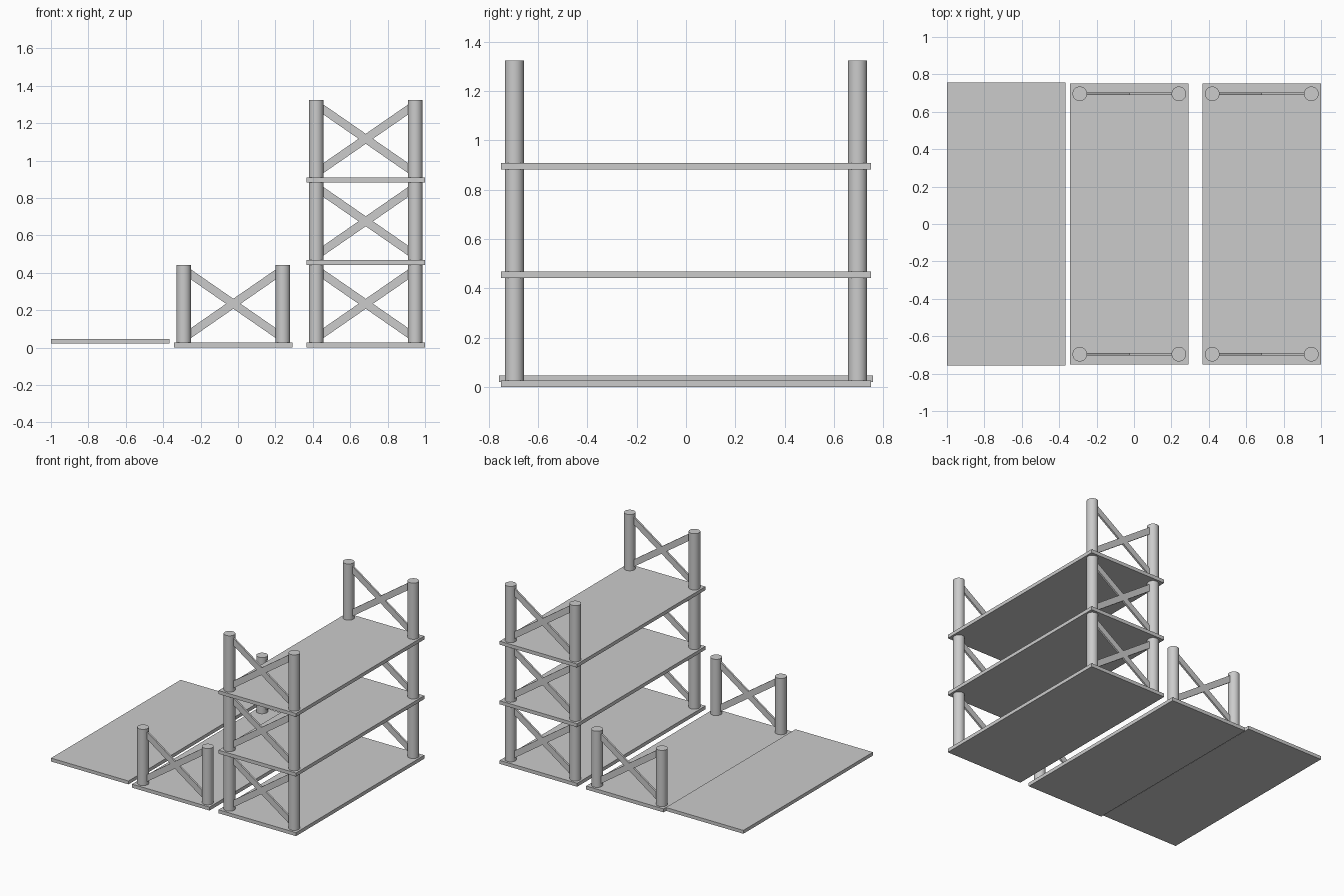
import bpy
from math import atan2, hypot

if "Cube" in bpy.data.objects:
    bpy.data.objects.remove(bpy.data.objects["Cube"])

BOARD_T = 0.026      # shelf thickness
POST_H = 0.416       # post length per level
LEVEL = 0.441        # level spacing
POST_R = 0.039
SPAN = 0.53          # distance between the two posts of a frame
POST_Y = 0.696


def box(name, loc, size, tilt=0.0):
    bpy.ops.mesh.primitive_cube_add(size=1, location=loc, rotation=(0, tilt, 0))
    ob = bpy.context.object
    ob.name = name
    ob.scale = size
    bpy.ops.object.transform_apply(location=False, rotation=False, scale=True)
    return ob


def post(name, x, y, z):
    bpy.ops.mesh.primitive_cylinder_add(vertices=32, radius=POST_R, depth=POST_H,
                                        location=(x, y, z + POST_H / 2))
    bpy.context.object.name = name
    bpy.ops.object.shade_smooth_by_angle()


def end_frame(name, x, y, z):
    # two posts joined by crossed flat braces
    for s in (-1, 1):
        post(name + "_post", x + s * SPAN / 2, y, z)
        dx, dz = 0.24, 0.166
        box(name + "_brace", (x, y, z + POST_H / 2),
            (2 * hypot(dx, dz), 0.014, 0.044), s * atan2(dz, dx))


def level(name, x, z):
    # shelf board with a frame at each end
    box(name + "_board", (x, 0, z + BOARD_T / 2), (0.634, 1.5, BOARD_T))
    for y in (-POST_Y, POST_Y):
        end_frame(name, x, y, z + BOARD_T)


# three stacked levels
for i in range(3):
    level("tower_level_%d" % (i + 1), 0.683, i * LEVEL)

# single loose level
level("single_level", -0.025, 0)

# loose top panel
box("loose_panel", (-0.683, 0, 0.033), (0.634, 1.515, 0.025))
